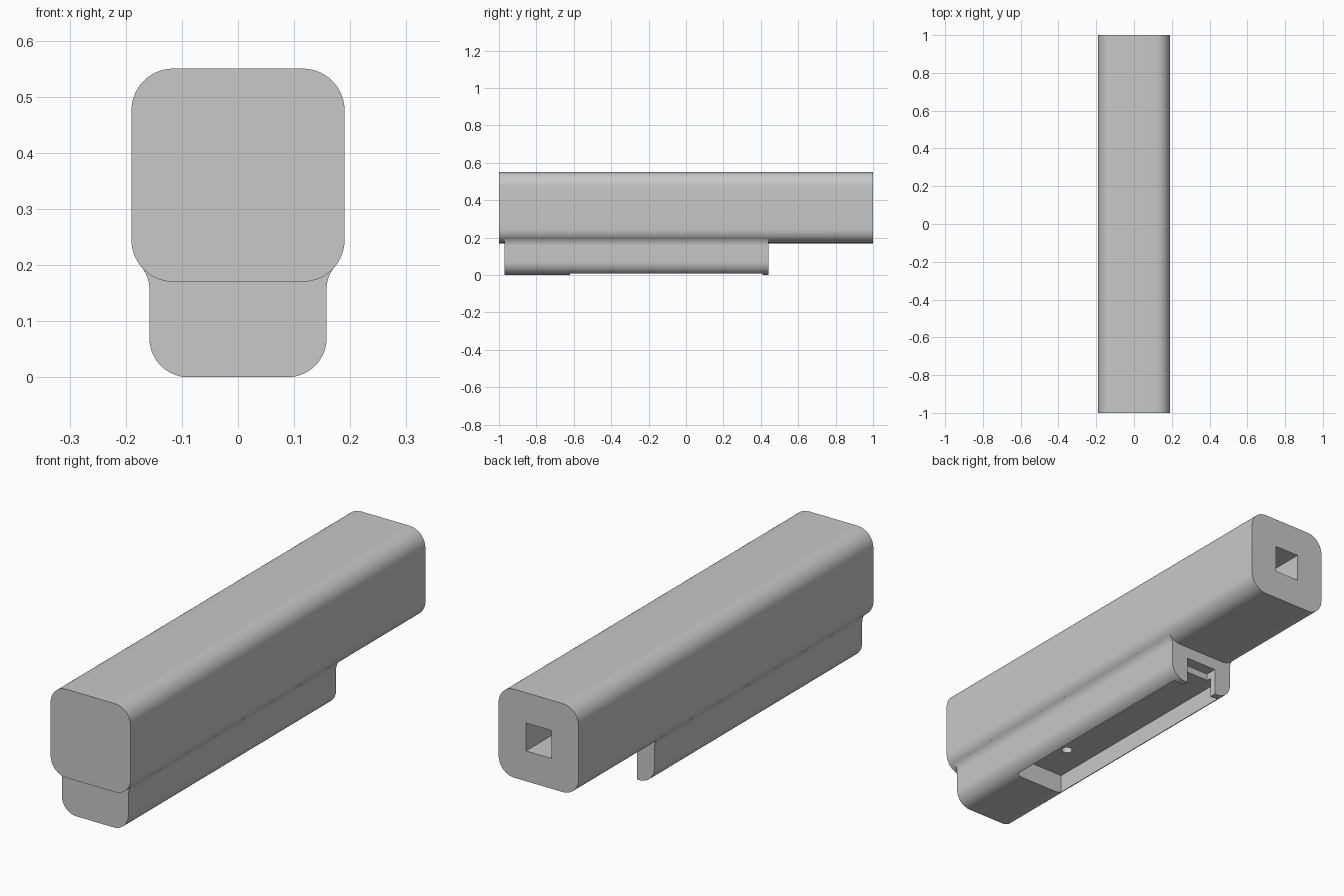
import bpy, bmesh
from math import sin, cos, pi, radians
from mathutils import Matrix

cube = bpy.data.objects.get("Cube")
if cube:
    bpy.data.objects.remove(cube, do_unlink=True)

grey = bpy.data.materials.new("light grey plastic")
grey.use_nodes = True
colour = (0.58, 0.58, 0.58, 1)
grey.diffuse_color = colour
grey.node_tree.nodes["Principled BSDF"].inputs["Base Color"].default_value = colour


def arc(cx, cz, r, start, end, steps=14):
    """Points (x, z) on a circular arc, angles in degrees."""
    angles = [radians(start + (end - start) * i / steps) for i in range(steps + 1)]
    return [(cx + r * cos(a), cz + r * sin(a)) for a in angles]


def finish(name, bm):
    bmesh.ops.recalc_face_normals(bm, faces=bm.faces)
    mesh = bpy.data.meshes.new(name)
    bm.to_mesh(mesh)
    bm.free()
    mesh.materials.append(grey)
    ob = bpy.data.objects.new(name, mesh)
    bpy.context.collection.objects.link(ob)
    return ob


def extrude(name, profile, y0, y1):
    """Sweep an (x, z) profile along y."""
    bm = bmesh.new()
    face = bm.faces.new([bm.verts.new((x, y0, z)) for x, z in profile])
    new = bmesh.ops.extrude_face_region(bm, geom=[face])["geom"]
    verts = [v for v in new if isinstance(v, bmesh.types.BMVert)]
    bmesh.ops.translate(bm, verts=verts, vec=(0, y1 - y0, 0))
    return finish(name, bm)


def box(name, half_width, y0, y1, z0, z1):
    w = half_width
    return extrude(name, [(-w, z0), (w, z0), (w, z1), (-w, z1)], y0, y1)


def combine(target, tool, operation):
    tool.hide_render = True
    mod = target.modifiers.new(operation, "BOOLEAN")
    mod.operation, mod.solver, mod.object = operation, "EXACT", tool
    bpy.context.view_layer.objects.active = target
    bpy.ops.object.modifier_apply(modifier=mod.name)
    bpy.data.objects.remove(tool, do_unlink=True)


def mirrored(half):
    return half + [(-x, z) for x, z in reversed(half)]


# Main body: long bar with rounded edges
body = extrude("body", mirrored(arc(0.115, 0.245, 0.075, -90, 0)
                                + arc(0.115, 0.475, 0.075, 0, 90)), -1, 1)

# Lower housing, blended into the bar by concave fillets
half = arc(0.088, 0.07, 0.07, -90, 0) + arc(0.22, 0.157, 0.062, 180, 139) + [(0.15, 0.24)]
combine(body, extrude("lower_housing", mirrored(half), -0.97, 0.44), "UNION")

# Open tray under the housing, and the narrower notch in its rear wall
combine(body, box("tray_cutter", 0.12, -0.62, 0.41, -0.1, 0.088), "DIFFERENCE")
combine(body, box("notch_cutter", 0.075, 0.39, 0.5, -0.1, 0.118), "DIFFERENCE")

# Square bore from the rear end
combine(body, box("bore_cutter", 0.06, -0.5, 1.1, 0.30, 0.42), "DIFFERENCE")

# Small round hole from the tray into the bore
bm = bmesh.new()
bmesh.ops.create_cone(bm, cap_ends=True, segments=32, radius1=0.022, radius2=0.022,
                      depth=0.3, matrix=Matrix.Translation((0, -0.44, 0.2)))
combine(body, finish("hole_cutter", bm), "DIFFERENCE")

bpy.ops.object.select_all(action="DESELECT")
body.select_set(True)
bpy.context.view_layer.objects.active = body
bpy.ops.object.shade_smooth_by_angle(angle=radians(25))
